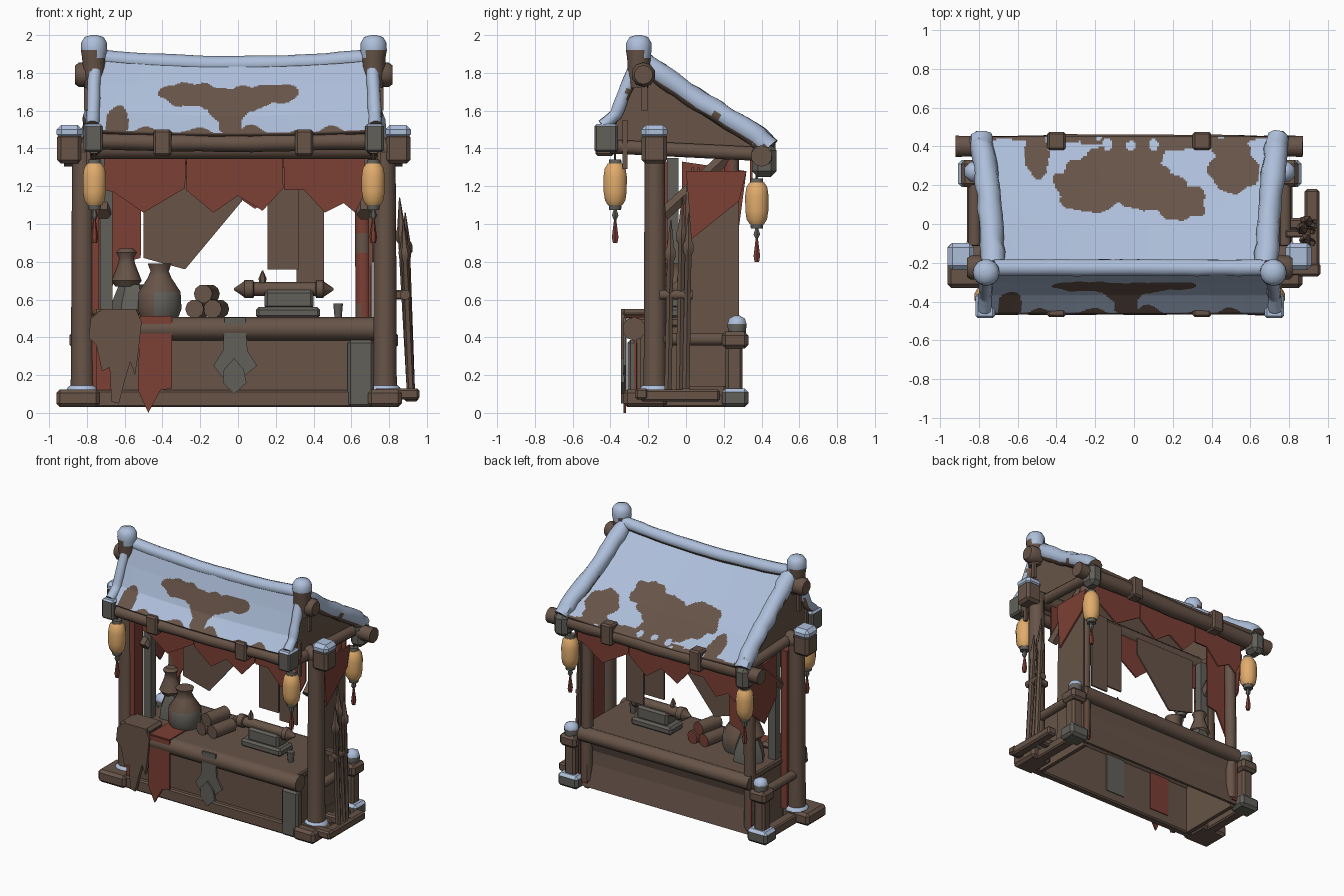
import bpy, bmesh, math
from mathutils import Vector, noise

def mat(name, r, g, b):
    m = bpy.data.materials.new(name)
    m.diffuse_color = (r, g, b, 1)
    return m

SNOW = mat("snow", 0.42, 0.52, 0.70)
WOOD = mat("brown_wood", 0.135, 0.088, 0.064)
RED = mat("red_cloth", 0.20, 0.05, 0.035)
GREY = mat("grey_metal", 0.12, 0.115, 0.10)
GLOW = mat("lantern_paper", 0.75, 0.41, 0.15)
CX = -0.022                       # the stall's own centre line
SIDES = ((-1, "left"), (1, "right"))

def X(s, v):
    return CX + s * v

def wob(c, f=9):
    return noise.noise(Vector(c) * f)

def finish(name, bm, mats, rule=None, smooth=True):
    bmesh.ops.recalc_face_normals(bm, faces=bm.faces[:])
    for f in bm.faces:
        f.smooth = smooth
        if rule:
            f.material_index = int(rule(f.calc_center_median(), f.normal))
    for e in bm.edges:
        if len(e.link_faces) == 2 and e.calc_face_angle(0) > 0.8:
            e.smooth = False
    me = bpy.data.meshes.new(name)
    bm.to_mesh(me)
    bm.free()
    for m in (mats if isinstance(mats, (list, tuple)) else [mats]):
        me.materials.append(m)
    ob = bpy.data.objects.new(name, me)
    bpy.context.scene.collection.objects.link(ob)
    return ob

def box(name, lo, hi, mats, bevel=0.012, rule=None):
    bm = bmesh.new()
    bmesh.ops.create_cube(bm, size=1)
    lo, hi = Vector(lo), Vector(hi)
    for v in bm.verts:
        v.co = Vector([(lo[i] + hi[i]) / 2 + v.co[i] * (hi[i] - lo[i]) for i in range(3)])
    if bevel:
        bmesh.ops.bevel(bm, geom=bm.edges[:], offset=bevel, segments=1, affect='EDGES')
    return finish(name, bm, mats, rule, False)

def tube(name, pts, radii, mats, sides=10, rule=None, bumps=0.0):
    bm = bmesh.new()
    pts = [Vector(p) for p in pts]
    if not isinstance(radii, (list, tuple)):
        radii = [radii] * len(pts)
    whole = (pts[-1] - pts[0]).normalized()
    ref = Vector((0, 0, 1)) if abs(whole.x) > 0.6 else Vector((1, 0, 0))
    rings = []
    for i, p in enumerate(pts):
        t = pts[min(i + 1, len(pts) - 1)] - pts[max(i - 1, 0)]
        t = t.normalized() if t.length > 1e-5 else whole
        a = t.cross(ref).normalized()
        b = a.cross(t)
        ring = []
        for k in range(sides):
            w = 2 * math.pi * (k + 0.5) / sides
            co = p + (a * math.cos(w) + b * math.sin(w)) * radii[i]
            ring.append(bm.verts.new(p + (co - p) * (1 + bumps * wob(co, 12))))
        rings.append(ring)
    for r, q in zip(rings, rings[1:]):
        for k in range(sides):
            bm.faces.new((r[k], r[(k + 1) % sides], q[(k + 1) % sides], q[k]))
    bm.faces.new(rings[0])
    bm.faces.new(rings[-1])
    return finish(name, bm, mats, rule)

def lathe(name, x, y, prof, mats, sides=10, rule=None):
    return tube(name, [(x, y, z) for r, z in prof], [r for r, z in prof], mats, sides, rule)

def plate(name, pts, plane, d, mats, th=0.012):
    bm = bmesh.new()
    f = bm.faces.new([bm.verts.new((a, d, b) if plane == 'xz' else (d, a, b)) for a, b in pts])
    ext = bmesh.ops.extrude_face_region(bm, geom=[f])["geom"]
    off = Vector((0, th, 0)) if plane == 'xz' else Vector((th, 0, 0))
    for v in ext:
        if isinstance(v, bmesh.types.BMVert):
            v.co += off
    return finish(name, bm, mats, None, False)

def dense(pts, n=8):
    pts = [Vector(p) for p in pts]
    return [a.lerp(b, i / n) for a, b in zip(pts, pts[1:]) for i in range(n)] + [pts[-1]]

def blob(a, b, blobs):
    return any(((a - x) / w) ** 2 + ((b - y) / h) ** 2 < 1 + 0.5 * wob((a, b, 0), 14) for x, y, w, h in blobs)

# ---- roof sheets: snow with bare brown patches
def roof_sheet(name, prof, w0, w1, rule, nx=150, ny=75):
    path = dense([(0, y, z) for y, z in prof], ny // (len(prof) - 1))
    bm = bmesh.new()
    rows = []
    for j, p in enumerate(path):
        t = j / (len(path) - 1)
        row = []
        for i in range(nx + 1):
            u = 2 * i / nx - 1
            sag = 0.035 * (1 - u * u) * (1 - 0.5 * t)
            row.append(bm.verts.new((CX + u * (w0 + (w1 - w0) * t), p.y, p.z - sag)))
        rows.append(row)
    for r, q in zip(rows, rows[1:]):
        for i in range(nx):
            bm.faces.new((r[i], q[i], q[i + 1], r[i + 1]))
    ob = finish(name, bm, [SNOW, WOOD, WOOD], rule)
    if sum(f.normal.z for f in ob.data.polygons) < 0:
        ob.data.flip_normals()
    m = ob.modifiers.new("thick", 'SOLIDIFY')
    m.thickness, m.offset, m.material_offset, m.material_offset_rim = 0.03, -1, 1, 1

roof_sheet("front_roof", [(-0.25, 1.915), (-0.305, 1.75), (-0.365, 1.60), (-0.46, 1.50)], 0.72, 0.75,
           lambda c, n: blob(c.x, c.z, [(-0.25, 1.685, 0.17, 0.06), (-0.02, 1.66, 0.22, 0.065), (0.2, 1.69, 0.14, 0.05),
                                        (-0.05, 1.60, 0.10, 0.06), (-0.64, 1.53, 0.06, 0.09), (-0.04, 1.52, 0.06, 0.05)])
           or c.z < 1.49 + 0.07 * wob((c.x, 0, 0), 7))
roof_sheet("back_roof", [(-0.22, 1.85), (0.0, 1.67), (0.2, 1.54), (0.45, 1.42)], 0.70, 0.76,
           lambda c, n: (blob(c.x, c.y, [(-0.22, 0.19, 0.19, 0.13), (0.0, 0.22, 0.19, 0.13), (0.24, 0.11, 0.14, 0.09),
                                         (-0.05, 0.35, 0.21, 0.09), (0.14, 0.16, 0.15, 0.1), (0.12, 0.42, 0.38, 0.04),
                                         (0.52, 0.27, 0.13, 0.11), (0.5, 0.39, 0.11, 0.05), (-0.5, 0.35, 0.065, 0.11)])
                         and not blob(c.x, c.y, [(-0.14, .41, .025, .03), (-.02, .41, .025, .03), (.1, .41, .025, .03),
                                                 (0.27, 0.31, 0.10, 0.05)]))
           or c.y > 0.435 + 0.04 * wob((c.x, 0, 0), 8))

# ---- snow rolls on ridge and rakes
snowy = lambda c, n: n.z < -0.35 + 0.5 * wob(c, 8)
tube("ridge_snow", [(X(1, u * 0.7 / 10), -0.225, 1.878 - 0.033 * (1 - (u / 10) ** 2)) for u in range(-10, 11)], 0.045,
     [SNOW, WOOD], 10, snowy, 0.12)
for s, n in SIDES:
    tube(n + "_back_rake", dense([(X(s, 0.70), -0.22, 1.85), (X(s, 0.72), 0.08, 1.645), (X(s, 0.755), 0.38, 1.46),
         (X(s, 0.765), 0.44, 1.40)], 8), 0.06, [SNOW, WOOD], 10, snowy, 0.2)
    tube(n + "_front_rake", dense([(X(s, 0.735), -0.26, 1.86), (X(s, 0.74), -0.315, 1.72), (X(s, 0.745), -0.37, 1.58),
         (X(s, 0.75), -0.44, 1.52)], 5), 0.034, [SNOW, WOOD], 10, snowy, 0.2)
    # ridge ends
    lathe(n + "_ridge_post", X(s, 0.74), -0.25, [(0.05, 1.72), (0.06, 1.8), (0.063, 1.88), (0.07, 1.92), (0.068, 1.96),
          (0.05, 1.99), (0.015, 2.0)], [WOOD, SNOW], 14, lambda c, n: c.z > 1.89 + 0.09 * wob(c))
    tube(n + "_ridge_log", [(X(s, v), -0.225, 1.79) for v in (0.68, 0.70, 0.82, 0.84)], [0.05, 0.065, 0.065, 0.05], WOOD)
    box(n + "_gable_peg", (X(s, 0.78) - 0.012, -0.235, 1.6), (X(s, 0.78) + 0.012, -0.205, 1.75), WOOD, 0)
    box(n + "_eave_stick", (X(s, 0.77) - 0.01, -0.335, 1.29), (X(s, 0.77) + 0.01, -0.31, 1.55), WOOD, 0)
    plate(n + "_gable_board", [(-0.40, 1.38), (-0.37, 1.53), (-0.31, 1.70), (-0.22, 1.82), (0.02, 1.63), (0.40, 1.40), (0.38, 1.36)],
          'yz', X(s, 0.72) - 0.01, WOOD, 0.02)
    # rafter end blocks
    box(n + "_front_eave_block", (X(s, 0.745) - 0.05, -0.485, 1.38), (X(s, 0.745) + 0.05, -0.36, 1.53), [GREY, SNOW], 0.012,
        lambda c, n: n.z > 0.5)
    box(n + "_back_eave_block", (X(s, 0.765) - 0.055, 0.35, 1.25), (X(s, 0.765) + 0.055, 0.48, 1.42), GREY, 0.03)
    tube(n + "_roof_brace", [(X(s, 0.69), -0.12, 1.05), (X(s, 0.69), 0.26, 1.40)], 0.04, WOOD, 6)
    tube(n + "_side_beam", [(X(s, 0.74), -0.4, 1.41), (X(s, 0.74), 0.4, 1.37)], 0.04, WOOD, 8)
    # heavy main beam ends, capped with snow
    box(n + "_beam_end", (X(s, 0.87) - 0.065, -0.235, 1.32), (X(s, 0.87) + 0.065, -0.10, 1.48), WOOD, 0.02)
    box(n + "_beam_snow", (X(s, 0.87) - 0.068, -0.238, 1.45), (X(s, 0.87) + 0.068, -0.097, 1.525), SNOW, 0.025)

# ---- beams under the roof
tube("main_beam", [(-0.9, -0.165, 1.40), (0.86, -0.165, 1.40)], 0.06, WOOD, 8)
tube("front_eave_beam", dense([(-0.76, -0.425, 1.44), (-0.02, -0.425, 1.425), (0.72, -0.425, 1.44)], 8), 0.045, WOOD, 10, None, 0.15)
tube("back_eave_beam", dense([(-0.92, 0.40, 1.36), (-0.02, 0.41, 1.35), (0.87, 0.40, 1.36)], 8), 0.055, WOOD, 10, None, 0.15)
for x in (-0.40, 0.35):
    box("front_rafter_end", (x - 0.048, -0.48, 1.36), (x + 0.048, -0.38, 1.50), WOOD)
    box("back_rafter_end", (x - 0.048, 0.38, 1.29), (x + 0.048, 0.475, 1.45), WOOD)

# ---- posts, feet and rails
for s, n in SIDES:
    x = X(s, 0.80)
    lathe(n + "_front_post", x, -0.165, [(0.068, 0.1), (0.062, 0.2), (0.06, 0.8), (0.056, 1.38)], WOOD, 10)
    lathe(n + "_post_snow", x, -0.165, [(0.085, 0.12), (0.08, 0.135), (0.06, 0.15)], SNOW, 10)
    box(n + "_front_foot", (x - (0.14 if s < 0 else 0.09), -0.33, 0.03), (x + 0.09, -0.10, 0.125), WOOD, 0.02)
    box(n + "_back_foot", (x - 0.085, 0.19, 0.03), (x + 0.085, 0.33, 0.13), [GREY, SNOW], 0.02, lambda c, n: n.z > 0.5)
    box(n + "_back_stub", (x - 0.045, 0.21, 0.1), (x + 0.045, 0.30, 0.36), WOOD, 0.015)
    box(n + "_back_stub_cap", (x - 0.07, 0.19, 0.34), (x + 0.07, 0.33, 0.43), WOOD, 0.02)
    lathe(n + "_back_stub_top", x, 0.27, [(0.05, 0.42), (0.055, 0.47), (0.045, 0.50), (0.015, 0.515)], [GREY, SNOW], 8,
          lambda c, n: c.z > 0.475)
    tube(n + "_back_post", dense([(X(s, 0.69), 0.24, 0.1), (X(s, 0.68), 0.24, 1.38)], 24), 0.042, [WOOD, RED], 10,
         lambda c, n: n.y < 0 and c.z > 0.3 and wob(c, 6) > -0.15)
    tube(n + "_side_rail", [(x, -0.2, 0.39), (x, 0.25, 0.39)], 0.035, WOOD, 8)
    box(n + "_bottom_rail", (x - 0.04, -0.2, 0.03), (x + 0.04, 0.25, 0.1), WOOD, 0.01)
    box(n + "_side_panel", (X(s, 0.69) - 0.015, -0.24, 0.03), (X(s, 0.69) + 0.015, 0.25, 0.46), WOOD, 0)

# ---- counter
box("counter_top", (-0.74, -0.28, 0.455), (0.70, 0.27, 0.505), WOOD, 0.01)
tube("counter_front_edge", [(x, -0.275, 0.445) for x in (-0.76, 0.72)], 0.062, WOOD, 10)
box("front_panel", (-0.75, -0.265, 0.1), (0.70, -0.24, 0.40), WOOD, 0)
box("front_base", (-0.78, -0.30, 0.03), (0.74, -0.24, 0.12), WOOD, 0.01)
tube("counter_back_edge", [(-0.74, 0.265, 0.45), (0.70, 0.265, 0.45)], 0.055, WOOD, 10)
plate("back_panel", [(0.25, 0.45), (0.21, 0.32), (0.215, 0.22), (0.25, 0.05), (0.27, 0.05), (0.235, 0.22), (0.23, 0.32), (0.27, 0.45)],
      'yz', -0.74, WOOD, 1.44)
box("counter_leg", (0.58, -0.31, 0.03), (0.72, -0.26, 0.385), GREY, 0.015)
for x in (-0.75, 0.64):
    box("red_edge_trim", (x, -0.275, 0.12), (x + 0.08, -0.262, 0.385), RED, 0)
    box("back_red_trim", (x + 0.005, 0.24, 0.08), (x + 0.055, 0.275, 0.42), RED, 0)
plate("red_runner", [(-0.52, 0.505), (-0.35, 0.505), (-0.35, 0.13), (-0.41, 0.12), (-0.475, 0.0), (-0.53, 0.12)], 'xz', -0.33, RED)
box("runner_top", (-0.52, -0.325, 0.505), (-0.35, 0.0, 0.513), RED, 0)
box("runner_inside", (-0.52, -0.241, 0.1), (-0.35, -0.234, 0.4), RED, 0)
box("pendant_inside", (-0.10, -0.241, 0.1), (0.06, -0.234, 0.4), GREY, 0)
plate("grey_pendant", [(-0.07, 0.505), (0.04, 0.505), (0.05, 0.33), (0.10, 0.25), (0.04, 0.2), (-0.02, 0.1), (-0.09, 0.2),
                       (-0.13, 0.25), (-0.08, 0.33)], 'xz', -0.332, GREY, 0.015)
plate("pendant_boss", [(-0.02, 0.1), (-0.08, 0.16), (-0.075, 0.23), (-0.02, 0.29), (0.03, 0.23), (0.045, 0.16)], 'xz', -0.345, GREY, 0.02)
plate("hide_front", [(-0.78, 0.5), (-0.72, 0.55), (-0.54, 0.55), (-0.51, 0.48), (-0.53, 0.3), (-0.545, 0.2), (-0.57, 0.27), (-0.60, 0.17),
                     (-0.63, 0.05), (-0.67, 0.06), (-0.68, 0.24), (-0.72, 0.22), (-0.75, 0.36), (-0.79, 0.4)], 'xz', -0.345, WOOD, 0.03)
box("hide_top", (-0.77, -0.345, 0.5), (-0.52, -0.15, 0.55), WOOD, 0.02)

# ---- hanging cloths
vals = [[(-0.71, 1.4), (-0.71, 1.18), (-0.66, 1.17), (-0.50, 1.06), (-0.28, 1.19), (-0.275, 1.4)],
        [(-0.27, 1.4), (-0.275, 1.18), (-0.13, 1.06), (0.0, 1.15), (0.13, 1.07), (0.24, 1.19), (0.235, 1.4)],
        [(0.24, 1.4), (0.245, 1.18), (0.35, 1.18), (0.46, 1.06), (0.56, 1.11), (0.62, 1.06), (0.67, 1.16), (0.67, 1.4)]]
for v in vals:
    plate("front_valance", v, 'xz', -0.14, RED)
    plate("back_valance", [(-0.04 - a, max(b, 1.03) + 0.02 if b < 1.3 else b - 0.03) for a, b in v], 'xz', 0.34, RED)
plate("slanted_cloth", [(-0.5, 1.25), (-0.5, 0.82), (-0.28, 0.76), (0.02, 1.12), (0.02, 1.25)], 'xz', 0.05, WOOD)
plate("long_cloth", [(0.155, 1.3), (0.155, 0.76), (0.32, 0.76), (0.32, 1.3)], 'xz', 0.03, WOOD)
plate("wide_cloth", [(0.31, 1.3), (0.31, 0.69), (0.455, 0.69), (0.455, 1.3)], 'xz', 0.06, WOOD)
plate("right_side_screen", [(0.0, 1.2), (0.28, 1.2), (0.28, 0.14), (-0.02, 0.14)], 'yz', 0.70, WOOD)
plate("right_screen_lining", [(0.0, 1.2), (0.2, 1.2), (0.2, 0.5), (0.0, 0.5)], 'yz', 0.69, RED, 0.008)
plate("right_curtain", [(0.0, 1.28), (0.32, 1.28), (0.28, 1.12), (0.03, 0.92)], 'yz', 0.715, RED)
box("left_side_board", (-0.73, -0.1, 0.45), (-0.665, -0.04, 1.35), GREY, 0)
box("left_red_band", (-0.785, -0.20, 0.12), (-0.735, -0.10, 1.33), RED, 0)
plate("left_curtain", [(-0.02, 1.33), (0.32, 1.28), (0.28, 0.98), (0.12, 0.85), (-0.02, 1.0)], 'yz', -0.75, RED)
plate("left_back_curtain", [(-0.70, 1.3), (-0.51, 1.3), (-0.515, 0.82), (-0.6, 0.8), (-0.70, 0.6)], 'xz', 0.20, RED)

# ---- lanterns
for s, n in SIDES:
    for y, z in ((-0.375, 1.32), (0.375, 1.22)):
        x = X(s, 0.738)
        lathe("lantern", x, y, [(0.04, z - 0.22), (0.056, z - 0.195), (0.063, z - 0.15), (0.064, z - 0.07), (0.057, z - 0.025),
              (0.04, z)], GLOW, 12)
        lathe("lantern_cap", x, y, [(0.038, z - 0.008), (0.034, z + 0.022)], GREY, 8)
        lathe("lantern_base", x, y, [(0.034, z - 0.245), (0.038, z - 0.215)], GREY, 8)
        lathe("lantern_cord", x, y, [(0.006, z + 0.02), (0.006, z + 0.12)], WOOD, 5)
        lathe("tassel_knot", x, y, [(0.006, z - 0.30), (0.02, z - 0.275), (0.008, z - 0.24)], GREY, 6)
        lathe("tassel", x, y, [(0.014, z - 0.42), (0.02, z - 0.39), (0.006, z - 0.29)], RED, 6)

# ---- goods on the counter
lathe("large_jar", -0.415, -0.05, [(0.10, 0.5), (0.12, 0.55), (0.115, 0.64), (0.065, 0.715), (0.05, 0.75), (0.065, 0.79), (0.04, 0.79)],
      [GREY, WOOD], 12, lambda c, n: c.z > 0.66 or wob(c, 9) > 0.25)
lathe("jar_sack", -0.56, 0.04, [(0.12, 0.5), (0.11, 0.58), (0.07, 0.68)], [GREY, WOOD], 6)
lathe("small_jar", -0.59, 0.03, [(0.06, 0.67), (0.08, 0.70), (0.045, 0.79), (0.04, 0.82), (0.055, 0.85), (0.035, 0.87)],
      [WOOD, RED], 10, lambda c, n: 0.70 < c.z < 0.73)
for x, z in ((-0.21, 0.55), (-0.115, 0.55), (-0.165, 0.63)):
    tube("cloth_roll", [(x - 0.02, -0.12, z), (x + 0.02, 0.06, z)], 0.05, [WOOD, RED], 10, lambda c, n: n.y > 0.7)
box("stand_foot", (0.095, -0.11, 0.5), (0.435, 0.05, 0.56), GREY, 0.015)
box("stand_body", (0.14, -0.09, 0.55), (0.40, 0.03, 0.65), GREY, 0.015)
tube("scroll", [(x, -0.03, 0.655) for x in (-0.02, 0.03, 0.035, 0.08, 0.085, 0.41, 0.415, 0.45, 0.455, 0.505)],
     [0.006, 0.04, 0.048, 0.048, 0.037, 0.037, 0.048, 0.048, 0.04, 0.006], WOOD, 10)
lathe("stand_spike", 0.13, -0.03, [(0.01, 0.66), (0.022, 0.71), (0.003, 0.755)], WOOD, 6)
lathe("cup", 0.53, -0.12, [(0.02, 0.5), (0.028, 0.58), (0.02, 0.58)], GREY, 8)

# ---- spear rack on the right side
box("rack_base_front", (0.72, -0.27, 0.07), (0.96, -0.20, 0.13), WOOD)
box("rack_base_side", (0.88, -0.24, 0.06), (0.955, 0.18, 0.125), WOOD)
box("rack_base_back", (0.74, -0.03, 0.07), (0.95, 0.03, 0.13), WOOD)
tube("rack_bar", [(0.885, -0.14, 0.625), (0.885, 0.035, 0.625)], 0.028, WOOD, 8)
box("rack_arm", (0.78, -0.07, 0.60), (0.90, -0.03, 0.65), WOOD, 0.008)
for y, h, x in ((-0.085, 0.88, 0.895), (-0.025, 1.0, 0.875), (0.01, 0.92, 0.905)):
    a, b = Vector((0.915, y - 0.01, 0.12)), Vector((x - 0.02, y + 0.005, h + 0.14))
    P = [a.lerp(b, t) for t in (0, 0.76, 0.78, 0.82, 0.84, 1)]
    tube("spear", P, [0.022, 0.02, 0.032, 0.032, 0.022, 0.003], WOOD, 6)
